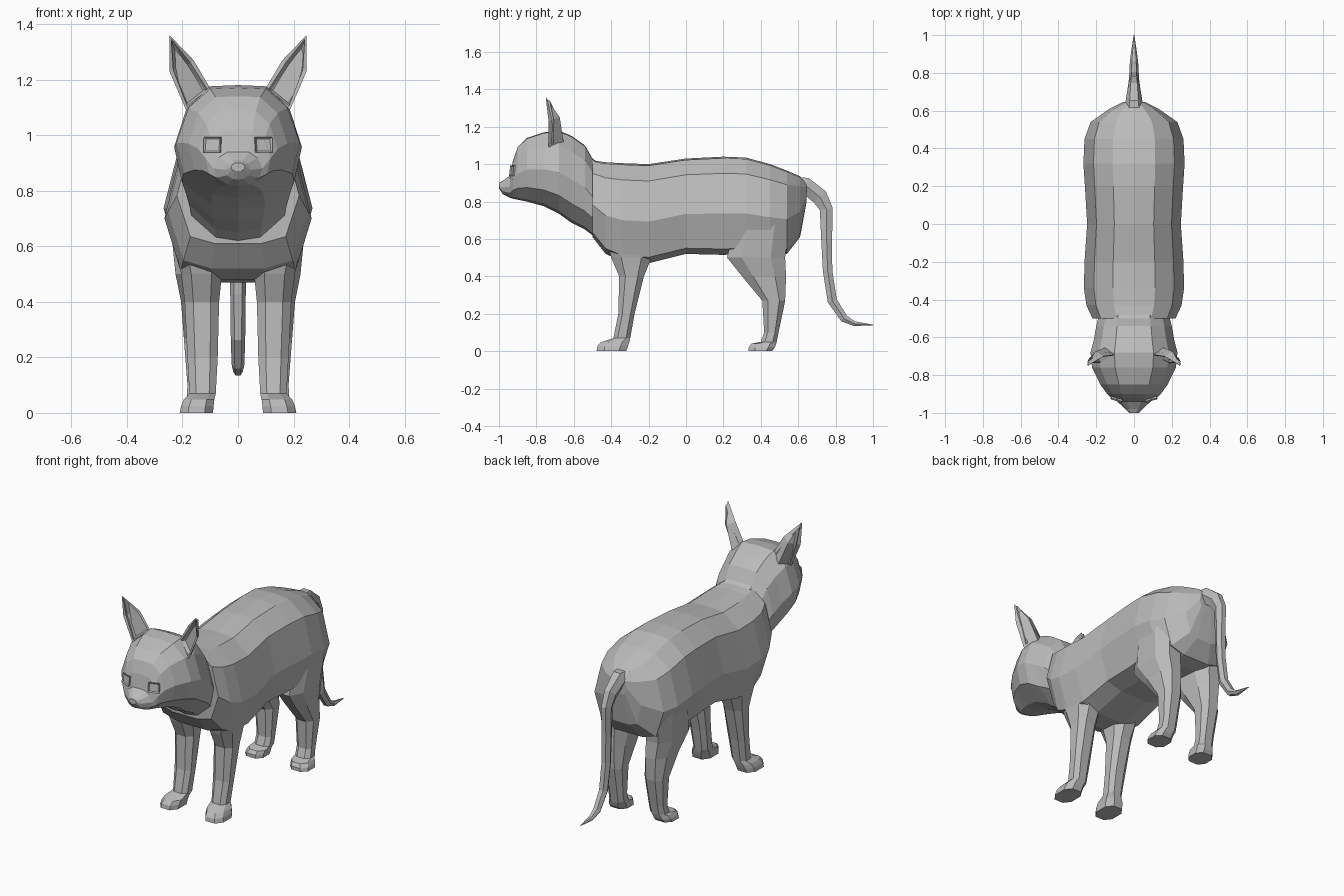
import bpy, bmesh, math
from mathutils import Vector
from mathutils.bvhtree import BVHTree

if "Cube" in bpy.data.objects:
    bpy.data.objects.remove(bpy.data.objects["Cube"])

fur = bpy.data.materials.new("grey fur")
fur.diffuse_color = (0.5, 0.5, 0.5, 1)
fur.use_nodes = True
fur.node_tree.nodes["Principled BSDF"].inputs["Base Color"].default_value = fur.diffuse_color


def finish(bm, name):
    bmesh.ops.recalc_face_normals(bm, faces=bm.faces)
    mesh = bpy.data.meshes.new(name)
    bm.to_mesh(mesh)
    bm.free()
    mesh.materials.append(fur)
    ob = bpy.data.objects.new(name, mesh)
    bpy.context.collection.objects.link(ob)
    return ob


def loft(name, rings):
    """Skin a list of equal-length point rings and cap both ends."""
    bm = bmesh.new()
    vs = [[bm.verts.new(p) for p in r] for r in rings]
    n = len(vs[0])
    for a, b in zip(vs, vs[1:]):
        for i in range(n):
            bm.faces.new((a[i], a[(i + 1) % n], b[(i + 1) % n], b[i]))
    bm.faces.new(vs[0])
    bm.faces.new(vs[-1][::-1])
    return finish(bm, name)


def section(y, top, bottom, w, half):
    """Symmetric cross-section from a half profile of (width, height) fractions."""
    pts = half + [(-x, z) for x, z in half[-2:0:-1]]
    return [(x * w, y, bottom + z * (top - bottom)) for x, z in pts]


# Body
body_half = [(0, 1), (.42, .985), (.8, .83), (1, .42), (.78, .06), (.38, 0), (0, 0)]
body = [(-.5, 1.02, .61, .22), (-.43, 1.01, .52, .252), (-.34, 1.005, .48, .265),
        (-.2, 1.0, .47, .262), (0, 1.03, .52, .248), (.2, 1.04, .515, .26),
        (.32, 1.035, .52, .268), (.45, 1.0, .51, .262), (.54, .965, .52, .23),
        (.61, .935, .61, .13), (.645, .9, .8, .06)]
loft("body", [section(*r, body_half) for r in body])

# Head and neck
head_half = [(0, 1), (.45, .99), (.8, .82), (1, .5), (.88, .22), (.42, .03), (0, 0)]
head = [(-.46, 1.0, .58, .19), (-.5, 1.03, .62, .19), (-.54, 1.1, .65, .2),
        (-.61, 1.15, .685, .212), (-.68, 1.18, .735, .23), (-.76, 1.17, .775, .222),
        (-.85, 1.14, .80, .178), (-.9, 1.09, .81, .142), (-.925, 1.02, .815, .118),
        (-.94, .94, .82, .088), (-.98, .91, .84, .045), (-1.0, .9, .87, .025)]
head_ob = loft("head", [section(*r, head_half) for r in head])
tree = BVHTree.FromPolygons([v.co for v in head_ob.data.vertices],
                            [p.vertices[:] for p in head_ob.data.polygons])

# Eyes: square frames with a sunken centre, set on the face
for s in (-1, 1):
    hit, normal, _, _ = tree.ray_cast(Vector((s * .092, -2, .965)), Vector((0, 1, 0)))
    if normal.y > 0:
        normal = -normal
    bm = bmesh.new()
    bmesh.ops.create_cube(bm, size=1)
    for v in bm.verts:
        v.co = Vector((v.co.x * .064, v.co.y * .056, v.co.z * .009))
    front = [f for f in bm.faces if f.normal.z > .9]
    bmesh.ops.inset_region(bm, faces=front, thickness=.009, depth=-.006)
    side = Vector((0, 0, 1)).cross(normal).normalized()
    up = normal.cross(side)
    for v in bm.verts:
        v.co = hit + side * v.co.x + up * v.co.y + normal * (v.co.z + .001)
    finish(bm, "eye_right" if s < 0 else "eye_left")

# Ears: hollowed front, ridged back
for s in (-1, 1):
    bm = bmesh.new()
    pts = dict(A=(.095, -.69, 1.16), D=(.16, -.70, 1.27), T=(.247, -.75, 1.36),
               C=(.247, -.735, 1.23), B=(.187, -.735, 1.09),
               M=(.205, -.675, 1.25), K=(.155, -.655, 1.12))
    v = {k: bm.verts.new((s * x, y, z)) for k, (x, y, z) in pts.items()}
    faces = [bm.faces.new([v[c] for c in f])
             for f in ("ADTCB", "AKMD", "DMT", "TMC", "CMKB", "ABK")]
    bmesh.ops.recalc_face_normals(bm, faces=bm.faces)
    bmesh.ops.inset_region(bm, faces=[faces[0]], thickness=.016, depth=0)
    bmesh.ops.inset_region(bm, faces=[faces[0]], thickness=.006, depth=-.022)
    finish(bm, "ear_right" if s < 0 else "ear_left")


def leg_ring(s, z, y0, y1, x0, x1):
    """Box outline with cut corners, lying flat at height z."""
    cx, cy, hx, hy = (x0 + x1) / 2, (y0 + y1) / 2, (x1 - x0) / 2, (y1 - y0) / 2
    corners = [(1, .5), (.5, 1), (-.5, 1), (-1, .5), (-1, -.5), (-.5, -1), (.5, -1), (1, -.5)]
    return [(s * (cx + a * hx), cy + b * hy, z) for a, b in corners]


# Legs with paws: (z, y0, y1, x0, x1)
legs = {
    "front_leg": [(.64, -.44, -.18, .06, .235), (.5, -.4, -.185, .058, .205),
                  (.4, -.357, -.225, .068, .192), (.2, -.362, -.275, .073, .182),
                  (.07, -.388, -.298, .08, .175), (.048, -.455, -.303, .085, .195),
                  (.025, -.475, -.31, .088, .205), (0, -.478, -.32, .09, .21)],
    "hind_leg": [(.7, .26, .55, .07, .245), (.5, .22, .53, .065, .225),
                 (.4, .3, .535, .07, .205), (.27, .408, .53, .075, .195),
                 (.1, .418, .495, .085, .182), (.05, .4, .485, .086, .185),
                 (.04, .35, .482, .088, .195), (.02, .335, .475, .09, .205),
                 (0, .335, .46, .09, .21)],
}
for name, rings in legs.items():
    for s in (-1, 1):
        loft(name + ("_right" if s < 0 else "_left"), [leg_ring(s, *r) for r in rings])

# Tail: hexagonal tube along a side-view path (y, z, half width, half thickness)
path = [(.56, .88, .06, .05), (.64, .885, .046, .046), (.715, .825, .034, .045),
        (.75, .76, .029, .036), (.752, .6, .028, .03), (.757, .43, .028, .026),
        (.782, .27, .026, .026), (.845, .175, .023, .022), (.9, .147, .017, .013),
        (1.0, .14, .002, .002)]
rings = []
for i, (y, z, w, t) in enumerate(path):
    a, b = path[max(i - 1, 0)], path[min(i + 1, len(path) - 1)]
    d = Vector((0, b[0] - a[0], b[1] - a[1])).normalized()
    n = Vector((0, -d.z, d.y))
    rings.append([Vector((w * math.cos(k * math.pi / 3), y, z))
                  + n * t * 1.12 * math.sin(k * math.pi / 3) for k in range(6)])
loft("tail", rings)
